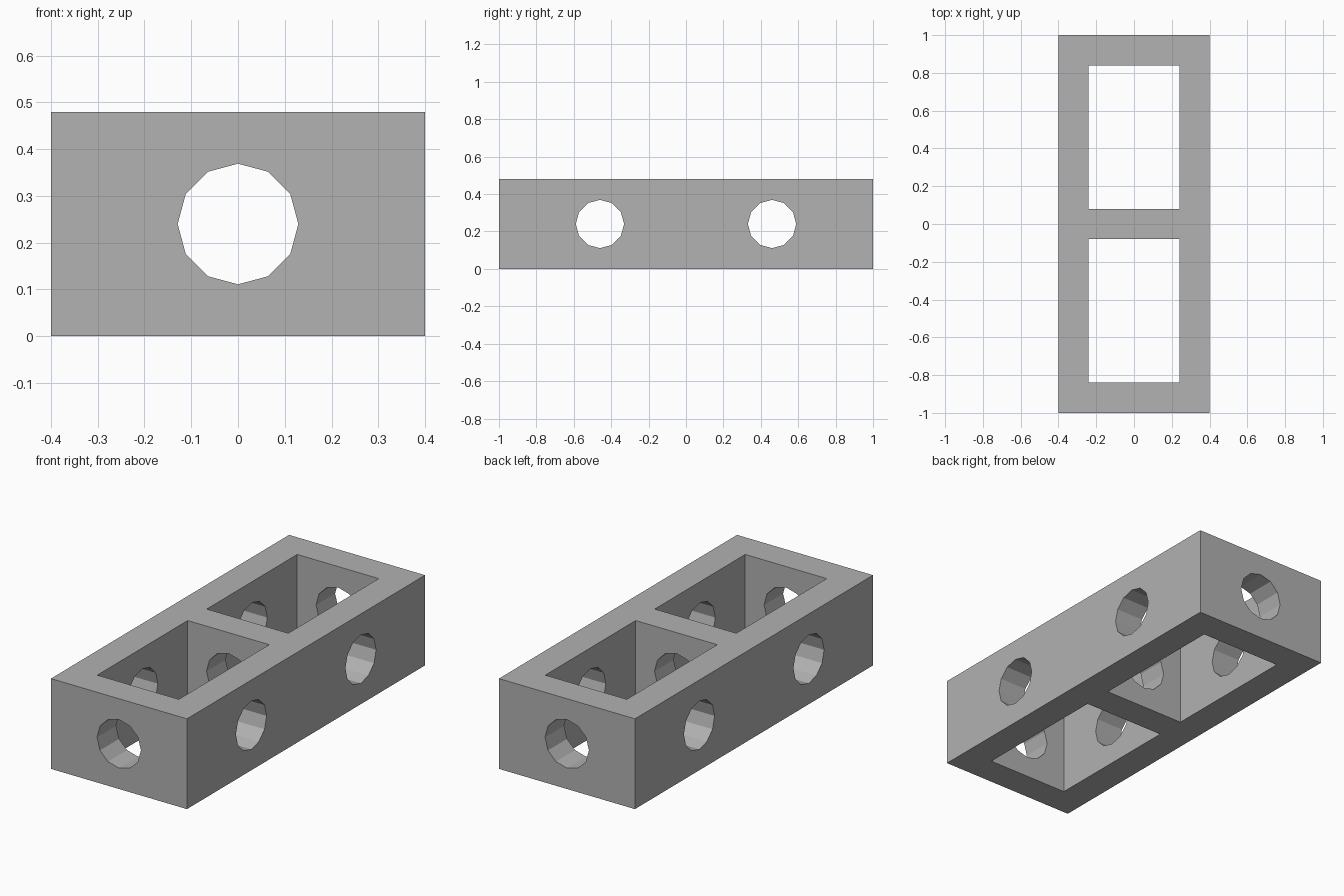
import bpy
from math import pi

if "Cube" in bpy.data.objects:
    bpy.data.objects.remove(bpy.data.objects["Cube"], do_unlink=True)

WIDTH, LENGTH, HEIGHT = 0.8, 2.0, 0.48
WALL = 0.16
HOLE_RADIUS = 0.129
POCKET_LENGTH = (LENGTH - 3 * WALL) / 2
POCKET_Y = (POCKET_LENGTH + WALL) / 2
MID = HEIGHT / 2

grey = bpy.data.materials.new("plain grey")
grey.use_nodes = True
colour = (0.445, 0.445, 0.445, 1)
grey.diffuse_color = colour
grey.node_tree.nodes["Principled BSDF"].inputs["Base Color"].default_value = colour


def box(name, size, y=0):
    bpy.ops.mesh.primitive_cube_add(size=1, location=(0, y, MID))
    obj = bpy.context.object
    obj.name = name
    obj.scale = size
    bpy.ops.object.transform_apply(location=True, rotation=True, scale=True)
    obj.data.materials.append(grey)
    return obj


def hole(name, length, rotation, y=0):
    bpy.ops.mesh.primitive_cylinder_add(
        vertices=12, radius=HOLE_RADIUS, depth=length,
        location=(0, y, MID), rotation=rotation)
    obj = bpy.context.object
    obj.name = name
    bpy.ops.object.transform_apply(location=True, rotation=True, scale=True)
    obj.data.materials.append(grey)
    return obj


def cut(target, cutter):
    cutter.hide_render = True
    mod = target.modifiers.new("cut", "BOOLEAN")
    mod.operation = "DIFFERENCE"
    mod.solver = "EXACT"
    mod.object = cutter
    bpy.context.view_layer.objects.active = target
    bpy.ops.object.modifier_apply(modifier=mod.name)
    bpy.data.objects.remove(cutter, do_unlink=True)


# Solid block that becomes the two-cell beam
beam = box("beam_frame", (WIDTH, LENGTH, HEIGHT))

# Open rectangular cells, with a cross hole through both side walls of each
for y in (-POCKET_Y, POCKET_Y):
    cut(beam, box("cell_cutter", (WIDTH - 2 * WALL, POCKET_LENGTH, HEIGHT * 2), y))
    cut(beam, hole("side_hole_cutter", WIDTH * 2, (0, pi / 2, 0), y))

# Lengthwise hole through the end walls and the middle divider
cut(beam, hole("end_hole_cutter", LENGTH * 2, (pi / 2, 0, 0)))
